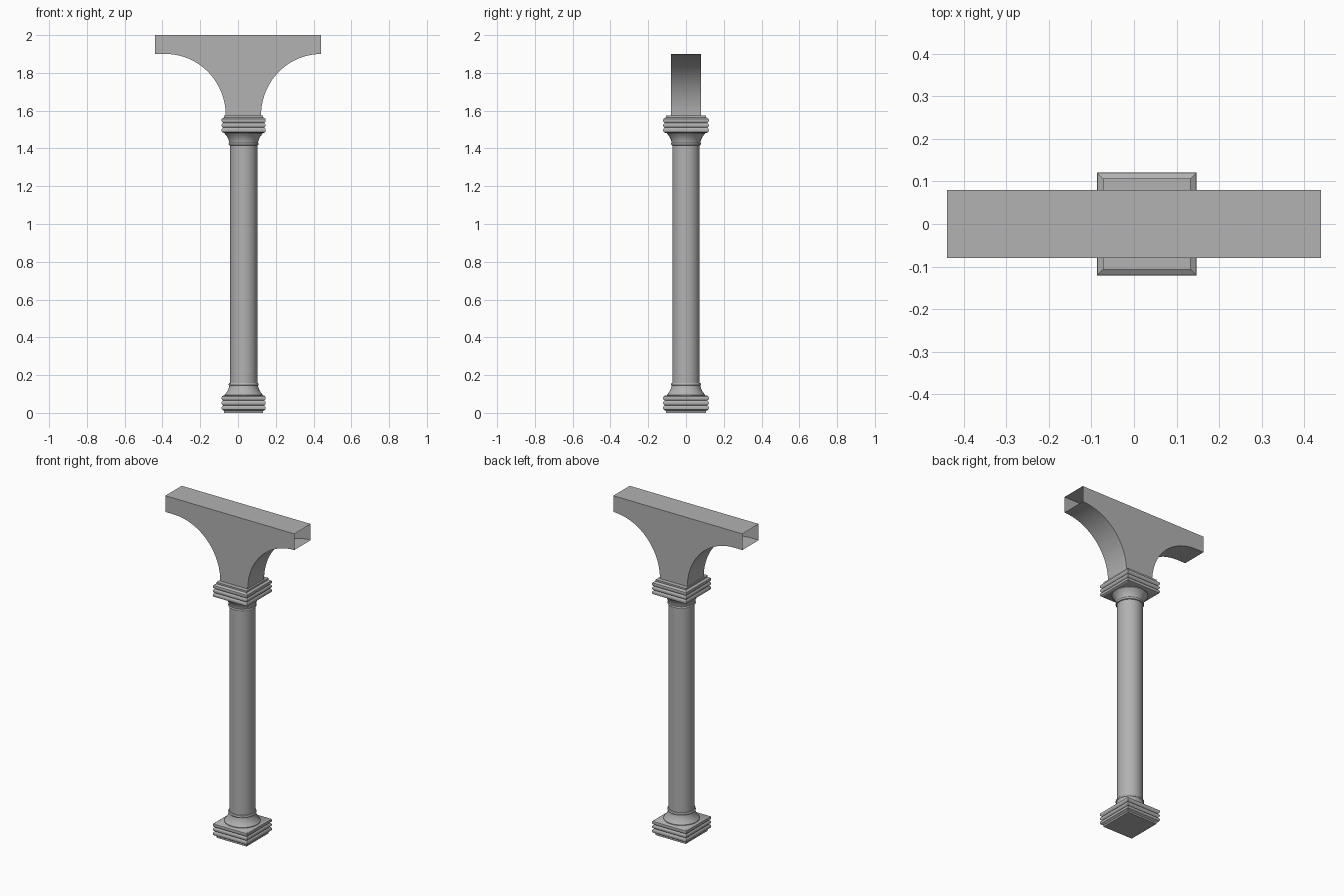
import bpy, bmesh, math

if "Cube" in bpy.data.objects:
    bpy.data.objects.remove(bpy.data.objects["Cube"])

CX = 0.03            # column axis
COL_TOP = 1.575      # top of the capital

# Dark grey stone
stone = bpy.data.materials.new("stone")
stone.diffuse_color = (.445, .445, .445, 1)
stone.use_nodes = True
stone.node_tree.nodes["Principled BSDF"].inputs["Base Color"].default_value = stone.diffuse_color


def finish(name, bm, angle=30):
    bmesh.ops.recalc_face_normals(bm, faces=bm.faces)
    me = bpy.data.meshes.new(name)
    bm.to_mesh(me)
    bm.free()
    me.materials.append(stone)
    ob = bpy.data.objects.new(name, me)
    bpy.context.collection.objects.link(ob)
    bpy.ops.object.select_all(action='DESELECT')
    ob.select_set(True)
    bpy.context.view_layer.objects.active = ob
    bpy.ops.object.shade_smooth_by_angle(angle=math.radians(angle))
    return ob


def loft(name, profile, sides, cap=True, flip=False, sy=1.0):
    """Stack rings of (radius, z); four sides gives an axis-aligned square."""
    bm = bmesh.new()
    square = sides == 4
    k = math.sqrt(2) if square else 1
    off = math.pi / 4 if square else 0
    rings = []
    for r, z in profile:
        z = COL_TOP - z if flip else z
        rings.append([bm.verts.new((CX + k * r * math.cos(off + math.tau * i / sides),
                                    sy * k * r * math.sin(off + math.tau * i / sides), z))
                      for i in range(sides)])
    for a, b in zip(rings, rings[1:]):
        for i in range(sides):
            j = (i + 1) % sides
            bm.faces.new((a[i], a[j], b[j], b[i]))
    if cap:
        bm.faces.new(rings[0])
        bm.faces.new(rings[-1])
    return finish(name, bm)


# Square moulded block with three chamfered ridges, listed from its outer end inwards
block = [(.103, 0), (.103, .010), (.1155, .018), (.1165, .021), (.1165, .031), (.1155, .034),
         (.109, .040), (.1155, .046), (.1165, .049), (.1165, .056), (.1155, .059),
         (.109, .065), (.1155, .071), (.1165, .074), (.1165, .083),
         (.1155, .087), (.107, .092)]

# Round flare between block and shaft
flare = [(.101, .091), (.101, .096), (.094, .104), (.087, .114), (.081, .126), (.077, .138), (.076, .146)]

# Thin collar ring
collar = [(.071, .144), (.077, .145), (.0795, .149), (.0795, .153), (.077, .157), (.071, .159)]

for part, flip in (("base", False), ("capital", True)):
    loft(part + "_block", block, 4, flip=flip, sy=1.035)
    loft(part + "_flare", flare, 32, cap=False, flip=flip)
    loft(part + "_collar", collar, 32, cap=False, flip=flip)

# Shaft
loft("shaft", [(.0725, .14), (.0725, COL_TOP - .14)], 32, cap=False)

# Arch springer: hollow, open at both ends where the arches continue
N, HALF, SPRING = 20, .08, 1.9
arc = [(math.cos(math.pi / 2 * i / N), math.sin(math.pi / 2 * i / N)) for i in range(N + 1)]
rx, rz = .318, SPRING - COL_TOP
right = [(.44 - rx * c, COL_TOP + rz * s) for c, s in arc]
left = [(-.383 + rx * c, COL_TOP + rz * s) for c, s in arc] + [(-.44, SPRING)]
outline = right + [(.44, 2), (-.44, 2)] + left[::-1]
bm = bmesh.new()
front = [bm.verts.new((x, -HALF, z)) for x, z in outline]
back = [bm.verts.new((x, HALF, z)) for x, z in outline]
bm.faces.new(front)
bm.faces.new(back[::-1])
n = len(outline)
open_edges = (N, N + 2)
for i in range(n):
    if i not in open_edges:
        j = (i + 1) % n
        bm.faces.new((front[i], back[i], back[j], front[j]))
finish("arch_springer", bm)
